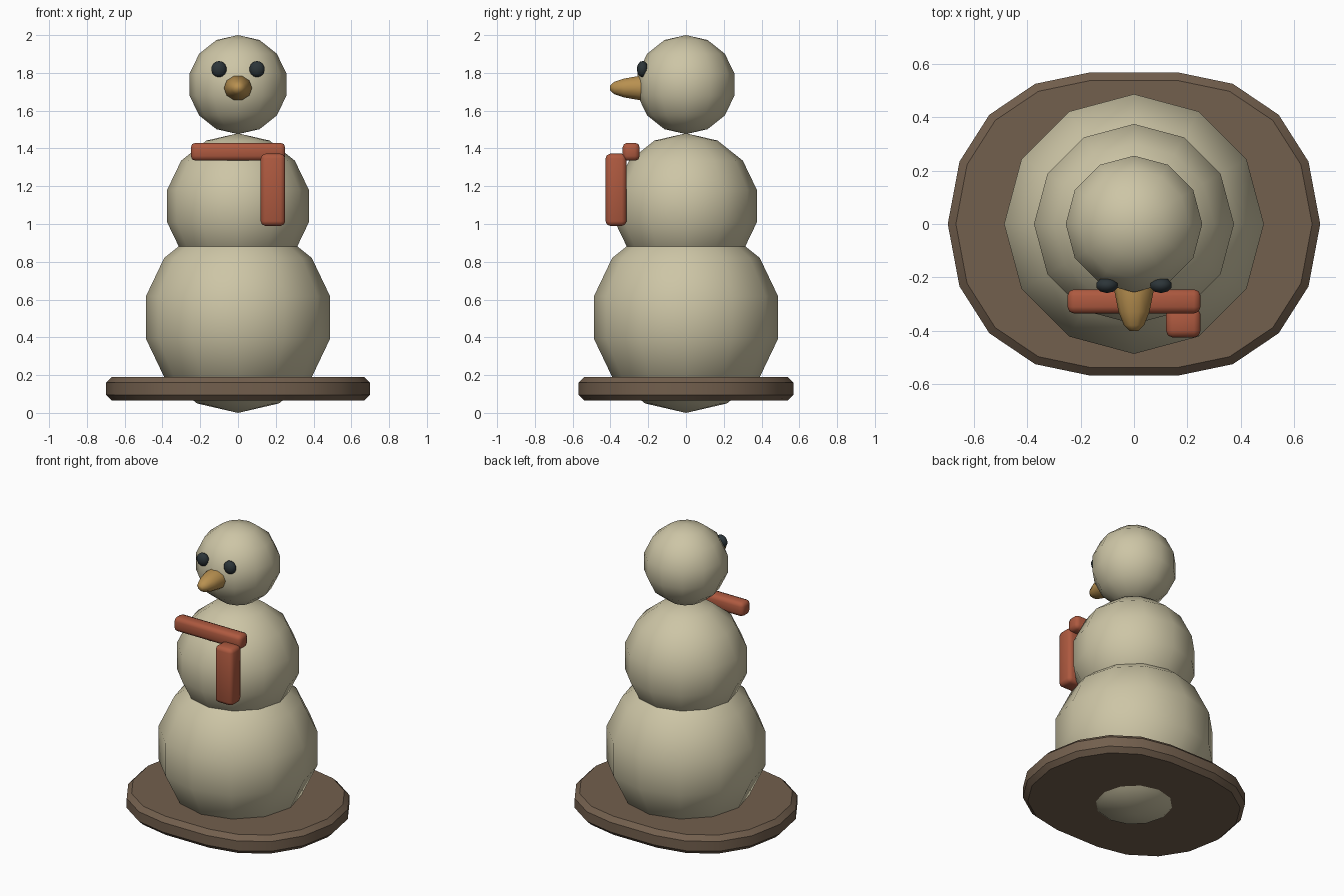
import bpy, bmesh, math
from mathutils import Vector

cube = bpy.data.objects.get("Cube")
if cube:
    bpy.data.objects.remove(cube, do_unlink=True)


def material(name, rgb):
    mat = bpy.data.materials.new(name)
    mat.use_nodes = True
    mat.diffuse_color = (*rgb, 1)
    mat.node_tree.nodes["Principled BSDF"].inputs["Base Color"].default_value = (*rgb, 1)
    return mat


snow = material("warm snow", (0.61, 0.56, 0.38))
wood = material("brown wood", (0.17, 0.115, 0.075))
wool = material("red wool", (0.42, 0.10, 0.05))
carrot = material("orange carrot", (0.48, 0.28, 0.08))
coal = material("black coal", (0.025, 0.035, 0.04))


def add_object(name, bm, mat, angle=180):
    bmesh.ops.recalc_face_normals(bm, faces=bm.faces)
    mesh = bpy.data.meshes.new(name)
    bm.to_mesh(mesh)
    bm.free()
    mesh.materials.append(mat)
    obj = bpy.data.objects.new(name, mesh)
    bpy.context.collection.objects.link(obj)
    bpy.ops.object.select_all(action="DESELECT")
    obj.select_set(True)
    bpy.context.view_layer.objects.active = obj
    if angle < 180:
        bpy.ops.object.shade_smooth_by_angle(angle=math.radians(angle))
    else:
        bpy.ops.object.shade_smooth()
    return obj


def ball(name, centre, radii, mat, segments=12, rings=7):
    bm = bmesh.new()
    bmesh.ops.create_uvsphere(bm, u_segments=segments, v_segments=rings, radius=1)
    bmesh.ops.scale(bm, vec=radii, verts=bm.verts)
    bmesh.ops.translate(bm, vec=centre, verts=bm.verts)
    return add_object(name, bm, mat)


def rounded_box(name, low, high, mat, width=0.025):
    low, high = Vector(low), Vector(high)
    bm = bmesh.new()
    bmesh.ops.create_cube(bm, size=1)
    bmesh.ops.scale(bm, vec=high - low, verts=bm.verts)
    bmesh.ops.translate(bm, vec=(low + high) / 2, verts=bm.verts)
    bmesh.ops.bevel(bm, geom=bm.edges[:], offset=width, segments=2,
                    profile=0.5, affect="EDGES")
    return add_object(name, bm, mat, 50)


# Three stacked snowballs
ball("lower_body", (0, 0, 0.505), (0.5, 0.5, 0.505), snow)
ball("upper_body", (0, 0, 1.095), (0.385, 0.385, 0.385), snow)
ball("head", (0, 0, 1.738), (0.263, 0.263, 0.262), snow)

# Eyes
for side, label in ((1, "left"), (-1, "right")):
    ball(label + "_eye", (side * 0.101, -0.23, 1.82), (0.043, 0.03, 0.043), coal, 10, 7)

# Carrot nose, lofted forward from the face
bm = bmesh.new()
loops = []
for y, r in ((-0.2, 0.07), (-0.25, 0.074), (-0.33, 0.058), (-0.38, 0.038), (-0.402, 0.016)):
    loops.append([bm.verts.new((r * math.cos(a), y, 1.72 + 0.9 * r * math.sin(a)))
                  for a in (math.tau * i / 10 for i in range(10))])
for a, b in zip(loops, loops[1:]):
    for i in range(10):
        bm.faces.new((a[i], a[i - 1], b[i - 1], b[i]))
bm.faces.new(loops[0])
bm.faces.new(loops[-1])
add_object("nose", bm, carrot, 60)

# Scarf
rounded_box("scarf_band", (-0.25, -0.336, 1.335), (0.25, -0.245, 1.43), wool)
rounded_box("scarf_tail", (0.12, -0.426, 0.99), (0.25, -0.315, 1.372), wool)

# Oval plinth with chamfered rims, outline mirrored from one quarter
quarter = [(0.655, 0.234), (0.543, 0.41), (0.371, 0.526), (0.165, 0.569)]
half = [(0.699, 0)] + quarter + [(-x, y) for x, y in reversed(quarter)]
outline = half + [(-x, -y) for x, y in half]
bm = bmesh.new()
base = bm.faces.new([bm.verts.new((x, y, 0.065)) for x, y in outline])
top = bmesh.ops.extrude_face_region(bm, geom=[base], use_keep_orig=True)["geom"]
bmesh.ops.translate(bm, vec=(0, 0, 0.125),
                    verts=[v for v in top if isinstance(v, bmesh.types.BMVert)])
rims = [e for e in bm.edges if abs(e.verts[0].co.z - e.verts[1].co.z) < 0.001]
bmesh.ops.bevel(bm, geom=rims, offset=0.03, segments=1, affect="EDGES")
add_object("plinth", bm, wood, 44)
